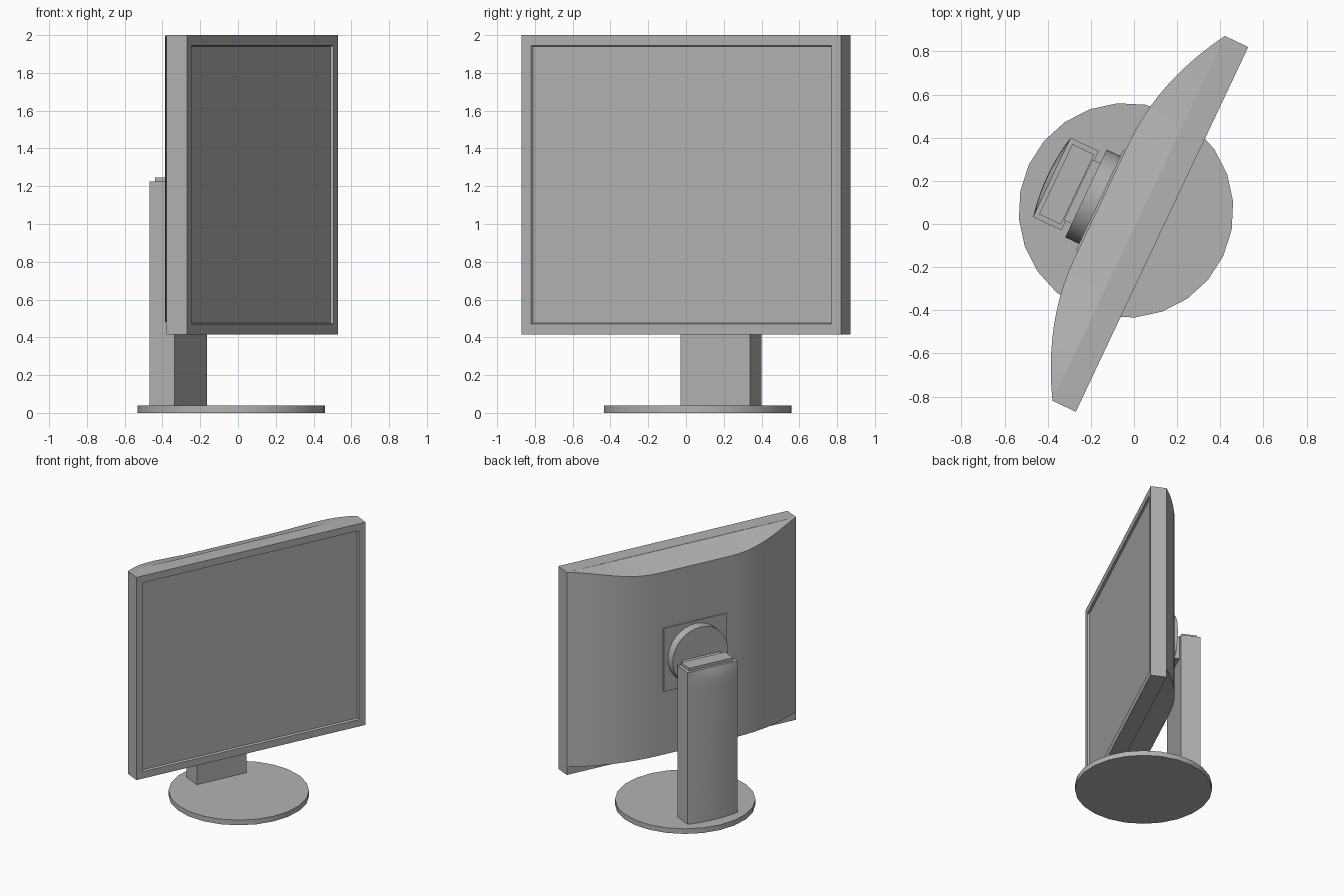
import bpy, bmesh, math
from mathutils import Matrix, Vector

cube = bpy.data.objects.get("Cube")
if cube:
    bpy.data.objects.remove(cube, do_unlink=True)

grey = bpy.data.materials.new("neutral grey")
grey.use_nodes = True
grey.diffuse_color = (0.45, 0.45, 0.45, 1)
grey.node_tree.nodes["Principled BSDF"].inputs["Base Color"].default_value = (0.45, 0.45, 0.45, 1)

# Local frame: x runs along the screen width, y points to the back
TURN = Matrix.Translation((0.13, -0.025, 0)) @ Matrix.Rotation(math.radians(64.7), 4, 'Z')


def finish(name, bm, angle=None):
    bmesh.ops.remove_doubles(bm, verts=bm.verts, dist=1e-5)
    bmesh.ops.recalc_face_normals(bm, faces=bm.faces)
    bm.transform(TURN)
    mesh = bpy.data.meshes.new(name)
    bm.to_mesh(mesh)
    bm.free()
    mesh.materials.append(grey)
    obj = bpy.data.objects.new(name, mesh)
    bpy.context.collection.objects.link(obj)
    if angle:
        bpy.ops.object.select_all(action='DESELECT')
        obj.select_set(True)
        bpy.context.view_layer.objects.active = obj
        bpy.ops.object.shade_smooth_by_angle(angle=math.radians(angle))
    return obj


def box_bm(x, y, z):
    bm = bmesh.new()
    size = [b - a for a, b in (x, y, z)]
    mid = [(a + b) / 2 for a, b in (x, y, z)]
    bmesh.ops.create_cube(bm, size=1, matrix=Matrix.Translation(mid) @ Matrix.Diagonal((*size, 1)))
    return bm


def disc_bm(radius, depth, sides, matrix):
    bm = bmesh.new()
    bmesh.ops.create_cone(bm, cap_ends=True, segments=sides, radius1=radius,
                          radius2=radius, depth=depth, matrix=matrix)
    return bm


# Screen housing with a bevelled, recessed display
bm = box_bm((-0.935, 0.935), (0, 0.12), (0.415, 2.0))
front = min(bm.faces, key=lambda f: f.calc_center_median().y)
bmesh.ops.inset_region(bm, faces=[front], thickness=0.077)
bmesh.ops.inset_region(bm, faces=[front], thickness=0.01, depth=-0.014)
finish("screen_housing", bm)

# Rear shell: flat centre, parabolic sides, top falling away as it deepens
bm = bmesh.new()
FLAT, HALF, BULGE = 0.3, 0.935, 0.19
side = [FLAT + (HALF - FLAT) * i / 10 for i in range(11)]
rows = []
for u in [-s for s in reversed(side)] + side:
    t = (abs(u) - FLAT) / (HALF - FLAT)
    d = BULGE * (1 - t * t)
    rows.append([bm.verts.new(p) for p in (
        (u, 0.115, 2.0), (u, 0.12 + d, 2.0 - 2.2 * d * d),
        (u, 0.12 + d, 0.48 + 0.4 * d * d), (u, 0.115, 0.48))])
for a, b in zip(rows, rows[1:]):
    for i in range(3):
        bm.faces.new((a[i], b[i], b[i + 1], a[i + 1]))
for row in (rows[0], rows[-1]):
    bm.faces.new(row)
finish("rear_shell", bm, 30)

# Mounting plate, swivel disc and connecting arm
finish("mount_plate", box_bm((-0.257, 0.257), (0.29, 0.32), (0.99, 1.485)))
facing = Matrix.Translation((0, 0.35, 1.24)) @ Matrix.Rotation(math.pi / 2, 4, 'X')
finish("swivel_disc", disc_bm(0.225, 0.08, 32, facing), 30)
finish("mount_arm", box_bm((-0.155, 0.155), (0.385, 0.43), (1.05, 1.237)))

# Stand column with a bowed back that flattens toward the top
bm = bmesh.new()
W, FRONT, BACK, BOW, N = 0.203, 0.42, 0.565, 0.022, 10
rings = []
for z, bow in ((0.03, 1), (1.08, 1), (1.14, 0.9), (1.19, 0.55), (1.225, 0)):
    pts = [(-W, FRONT), (W, FRONT)]
    for i in range(N + 1):
        s = 1 - 2 * i / N
        pts.append((W * s, BACK + BOW * bow * (1 - s * s)))
    rings.append([bm.verts.new((x, y, z)) for x, y in pts])
for a, b in zip(rings, rings[1:]):
    for i in range(len(a)):
        j = (i + 1) % len(a)
        bm.faces.new((a[i], a[j], b[j], b[i]))
bm.faces.new(rings[0])
bm.faces.new(rings[-1])
finish("stand_column", bm, 30)
finish("column_cap", box_bm((-0.18, 0.18), (0.433, 0.545), (1.2, 1.247)))

# Round foot
centre = TURN.inverted() @ Vector((-0.037, 0.063, 0.02))
finish("base_disc", disc_bm(0.498, 0.04, 24, Matrix.Translation(centre)), 30)
